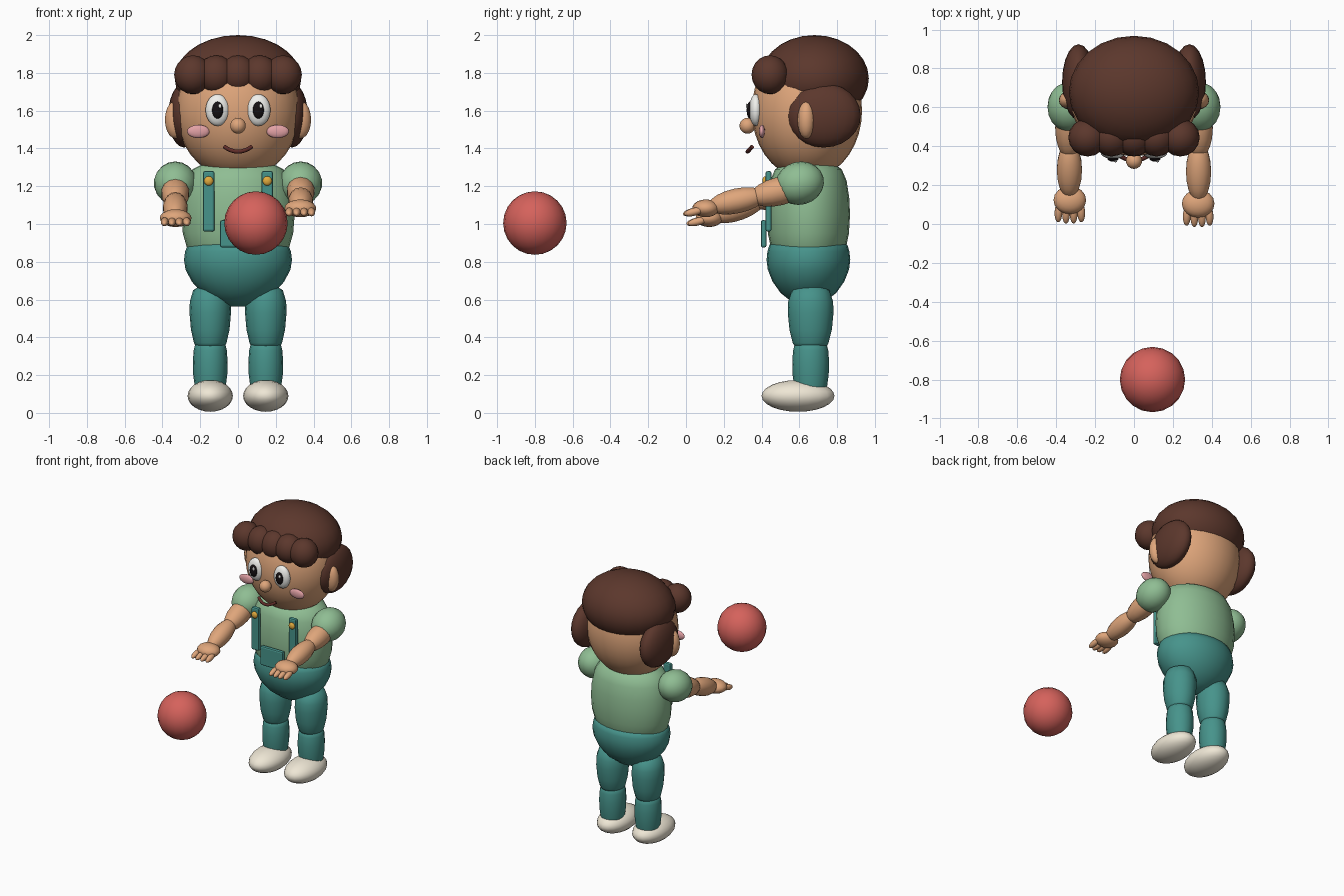
import bpy, bmesh, math
from mathutils import Vector, Matrix

if "Cube" in bpy.data.objects:
    bpy.data.objects.remove(bpy.data.objects["Cube"])


def material(name, rgb):
    m = bpy.data.materials.new(name)
    m.diffuse_color = [(c / 255) ** 2.2 for c in rgb] + [1]
    m.use_nodes = True
    m.node_tree.nodes["Principled BSDF"].inputs["Base Color"].default_value = m.diffuse_color
    return m


SKIN = material("skin", (222, 164, 122))
HAIR = material("hair", (92, 58, 48))
SHIRT = material("shirt_green", (142, 188, 146))
TEAL = material("overall_teal", (72, 146, 138))
CREAM = material("shoe_cream", (238, 230, 212))
RED = material("ball_red", (212, 98, 92))
WHITE = material("eye_white", (240, 240, 236))
BLACK = material("pupil_black", (28, 24, 26))
PINK = material("cheek_pink", (226, 160, 164))
MOUTH = material("mouth_brown", (96, 48, 44))
GOLD = material("button_gold", (226, 170, 64))


def finish(name, bm, mat, matrix, smooth=True):
    for f in bm.faces:
        f.smooth = smooth
    me = bpy.data.meshes.new(name)
    bm.to_mesh(me)
    bm.free()
    me.materials.append(mat)
    ob = bpy.data.objects.new(name, me)
    ob.matrix_world = matrix
    bpy.context.collection.objects.link(ob)
    return ob


def ball(name, loc, r, mat, seg=20, rings=12, rot=Matrix()):
    """Ellipsoid with radii r."""
    bm = bmesh.new()
    bmesh.ops.create_uvsphere(bm, u_segments=seg, v_segments=rings, radius=1)
    bmesh.ops.scale(bm, vec=r, verts=bm.verts)
    return finish(name, bm, mat, Matrix.Translation(loc) @ rot)


def limb(name, a, b, r, mat, over=0.0, seg=14):
    """Ellipsoid stretched from point a to point b."""
    a, b = Vector(a), Vector(b)
    rot = (b - a).to_track_quat('Z', 'Y').to_matrix().to_4x4()
    return ball(name, (a + b) / 2, (r, r, (b - a).length / 2 + over), mat, seg, 10, rot)


def lathe(name, loc, profile, mat, depth=1.0, seg=24):
    """Closed (radius, z) profile turned round z, flattened in y by depth."""
    bm = bmesh.new()
    loops = [[bm.verts.new((r * math.cos(2 * math.pi * i / seg),
                            depth * r * math.sin(2 * math.pi * i / seg), z))
              for i in range(seg)] for r, z in profile]
    for p, q in zip(loops, loops[1:]):
        for i in range(seg):
            j = (i + 1) % seg
            bm.faces.new((p[i], p[j], q[j], q[i]))
    bm.faces.new(loops[0][::-1])
    bm.faces.new(loops[-1])
    return finish(name, bm, mat, Matrix.Translation(loc))


def plate(name, loc, size, mat):
    """Box with rounded edges."""
    bm = bmesh.new()
    bmesh.ops.create_cube(bm, size=1)
    bmesh.ops.scale(bm, vec=size, verts=bm.verts)
    ob = finish(name, bm, mat, Matrix.Translation(loc), False)
    mod = ob.modifiers.new("round", 'BEVEL')
    mod.width, mod.segments = 0.011, 2
    return ob


# Ball in front
ball("red_ball", (0.095, -0.8, 1.005), (0.168,) * 3, RED)

# Torso and overalls
lathe("shirt_body", (0, 0.648, 0),
      [(0.24, 0.82), (0.272, 0.88), (0.292, 0.95), (0.3, 1.05), (0.294, 1.14),
       (0.275, 1.23), (0.24, 1.29), (0.17, 1.325), (0.06, 1.34)], SHIRT, 0.735)
lathe("overall_hips", (0, 0.648, 0),
      [(0.03, 0.562), (0.11, 0.585), (0.19, 0.635), (0.245, 0.695), (0.278, 0.76),
       (0.286, 0.81), (0.28, 0.855), (0.266, 0.89), (0.2, 0.9)], TEAL, 0.775)
plate("bib_pocket", (0, 0.411, 0.948), (0.19, 0.03, 0.145), TEAL)

# Head, nose and hair
ball("head", (0, 0.64, 1.6), (0.328, 0.292, 0.362), SKIN, 28, 18)
ball("nose", (0, 0.325, 1.52), (0.042,) * 3, SKIN, 14, 10)
ball("hair_cap", (0, 0.68, 1.77), (0.335, 0.288, 0.23), HAIR, 24, 14)
for i, x in enumerate((-0.238, -0.115, 0, 0.115, 0.238)):
    ball(f"fringe_curl_{i}", (x, 0.445, 1.79), (0.1, 0.098, 0.103), HAIR, 16, 10)

# Mouth: a thin smiling tube
cu = bpy.data.curves.new("mouth", 'CURVE')
cu.dimensions = '3D'
cu.bevel_depth, cu.bevel_resolution, cu.use_fill_caps = 0.011, 2, True
sp = cu.splines.new('POLY')
sp.points.add(8)
for i, p in enumerate(sp.points):
    t = i / 4 - 1
    p.co = (0.072 * t, 0.326 + 0.024 * t * t, 1.383 + 0.026 * t * t, 1)
cu.materials.append(MOUTH)
bpy.context.collection.objects.link(bpy.data.objects.new("mouth", cu))

# Paired parts
for side, s in (("left", -1), ("right", 1)):
    # Face
    ball(f"{side}_eye", (s * 0.108, 0.37, 1.603), (0.064, 0.036, 0.084), WHITE)
    ball(f"{side}_pupil", (s * 0.108, 0.339, 1.603), (0.03, 0.018, 0.045), BLACK, 14, 10)
    ball(f"{side}_eye_glint", (s * 0.108 + 0.013, 0.322, 1.625), (0.009, 0.005, 0.012), WHITE, 10, 8)
    ball(f"{side}_cheek", (s * 0.21, 0.402, 1.49), (0.06, 0.016, 0.035), PINK, 16, 10)
    ball(f"{side}_ear", (s * 0.33, 0.637, 1.552), (0.057, 0.048, 0.1), SKIN, 16, 10)
    ball(f"{side}_side_hair", (s * 0.285, 0.73, 1.575), (0.085, 0.195, 0.17), HAIR)
    # Straps and buttons
    plate(f"{side}_strap", (s * 0.155, 0.437, 1.12), (0.062, 0.032, 0.32), TEAL)
    ball(f"{side}_button", (s * 0.155, 0.418, 1.228), (0.025, 0.014, 0.025), GOLD, 12, 8)
    # Legs
    x = s * 0.147
    lathe(f"{side}_thigh", (x, 0.66, 0),
          [(0.076, 0.35), (0.086, 0.37), (0.102, 0.44), (0.11, 0.53), (0.108, 0.59),
           (0.09, 0.65), (0.04, 0.68)], TEAL, 1.1, 16)
    lathe(f"{side}_shin", (x, 0.66, 0),
          [(0.072, 0.08), (0.082, 0.14), (0.09, 0.2), (0.092, 0.27), (0.088, 0.33),
           (0.078, 0.37), (0.04, 0.385)], TEAL, 1.06, 16)
    ball(f"{side}_shoe", (x, 0.593, 0.09), (0.12, 0.193, 0.084), CREAM)
    # Arms reach forward, the left one slightly lower
    low = 0.0 if s > 0 else 0.052
    fwd = 0.0 if s > 0 else 0.018
    xa = s * 0.332
    elbow = (xa, 0.39, 1.148 - low * 0.4)
    wrist = (xa, 0.15 + fwd, 1.097 - low)
    hand = Vector((s * 0.33, 0.105 + fwd, 1.083 - low))
    limb(f"{side}_sleeve", (xa, 0.64, 1.226), (xa, 0.565, 1.206), 0.114, SHIRT, 0.09, 18)
    limb(f"{side}_upper_arm", (xa, 0.6, 1.2), elbow, 0.075, SKIN, 0.055)
    limb(f"{side}_forearm", elbow, wrist, 0.066, SKIN, 0.035)
    ball(f"{side}_palm", hand, (0.084, 0.072, 0.047), SKIN, 16, 10)
    for i in range(4):
        dx = (i - 1.5) * 0.038
        reach = 0.115 if i in (1, 2) else 0.108
        limb(f"{side}_finger_{i}", hand + Vector((dx, -0.02, -0.008)),
             hand + Vector((dx * 1.05, -reach, -0.03)), 0.021, SKIN, 0.006, 10)
